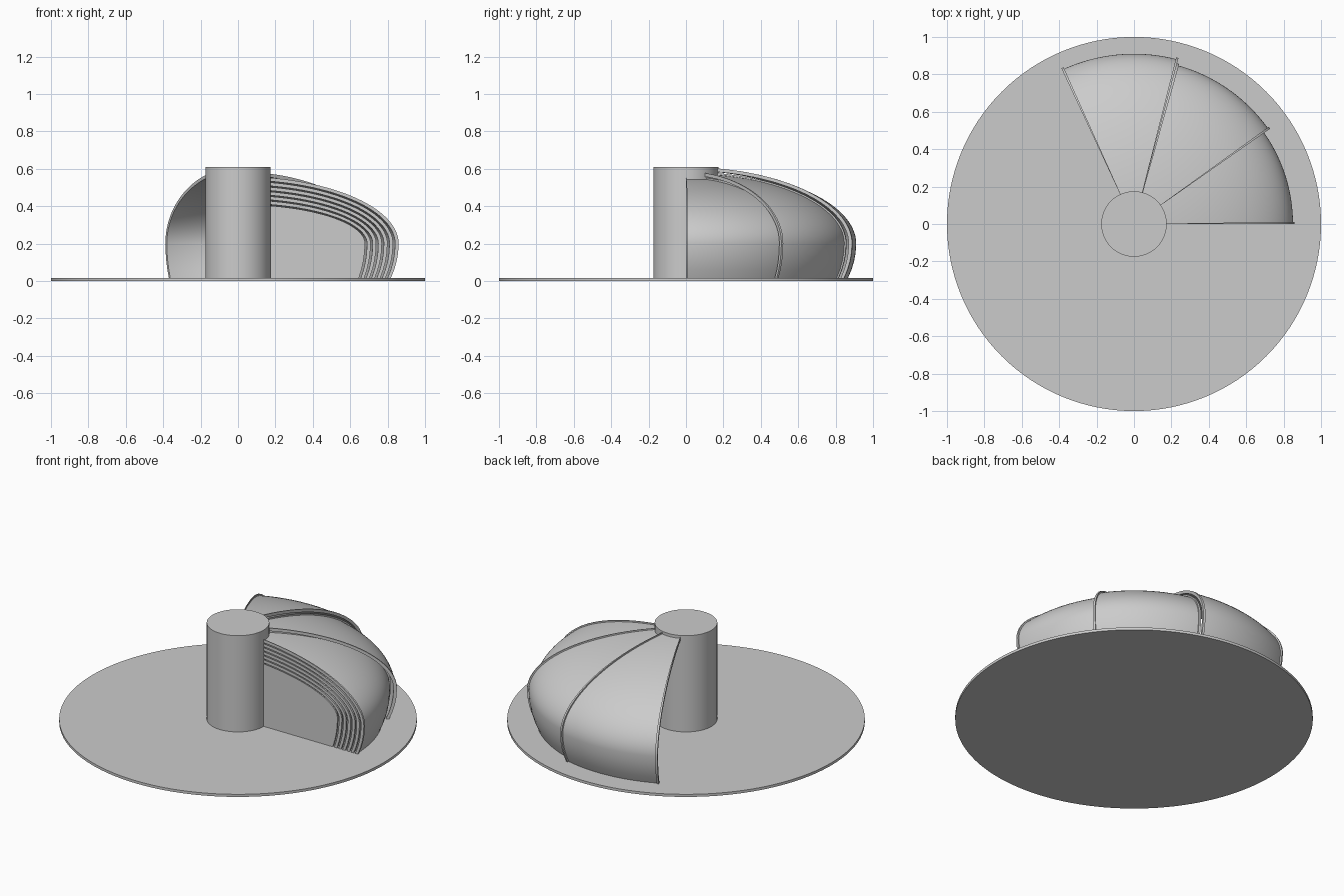
import bpy, bmesh
from math import sin, cos, radians, sqrt, asin, pi

if "Cube" in bpy.data.objects:
    bpy.data.objects.remove(bpy.data.objects["Cube"])

FLOOR = 0.016      # top of the base disc
HUB_R = 0.175
MID_Z = 0.2        # height where the dome is widest


def outline(a, b, steps=28):
    """Dome section: elliptical crown that tucks in a little below MID_Z."""
    pts = []
    for z in (FLOOR, 0.06, 0.105, 0.15):
        pts.append((a * sqrt(1 - ((MID_Z - z) / 0.6) ** 2), z))
    end = pi / 2 - asin((HUB_R - 0.01) / a)
    for i in range(steps + 1):
        t = end * i / steps
        pts.append((a * cos(t), MID_Z + b * sin(t)))
    return pts


def sweep(name, section, start, stop, steps):
    """Revolve a closed (r, z) section between two angles and cap both ends."""
    bm = bmesh.new()
    rings = []
    for i in range(steps + 1):
        t = radians(start + (stop - start) * i / steps)
        rings.append([bm.verts.new((r * cos(t), r * sin(t), z)) for r, z in section])
    n = len(section)
    for p, q in zip(rings, rings[1:]):
        for j in range(n):
            k = (j + 1) % n
            bm.faces.new((p[j], q[j], q[k], p[k]))
    bm.faces.new(rings[0])
    bm.faces.new(rings[-1][::-1])
    bmesh.ops.recalc_face_normals(bm, faces=bm.faces[:])
    mesh = bpy.data.meshes.new(name)
    bm.to_mesh(mesh)
    bm.free()
    obj = bpy.data.objects.new(name, mesh)
    bpy.context.collection.objects.link(obj)
    smooth(obj)
    return obj


def smooth(obj):
    bpy.ops.object.select_all(action='DESELECT')
    obj.select_set(True)
    bpy.context.view_layer.objects.active = obj
    bpy.ops.object.shade_smooth_by_angle(angle=radians(30))


def cylinder(name, radius, z0, z1, sides):
    bpy.ops.mesh.primitive_cylinder_add(vertices=sides, radius=radius, depth=z1 - z0,
                                        location=(0, 0, (z0 + z1) / 2))
    obj = bpy.context.object
    obj.name = name
    smooth(obj)


def band(a, b, inner, outer):
    return outline(a + outer, b + outer) + outline(a - inner, b - inner)[::-1]


# Base disc and central hub
cylinder("base_disc", 1.0, 0, FLOOR, 128)
cylinder("hub", HUB_R, FLOOR, 0.61, 96)

# Nine nested dome panels: three fanned out, the rest stacked at the start
SPAN, LIP = 40, 0.8
for k in range(9):
    a, b = 0.91 - 0.03 * k, 0.4 - 0.025 * k
    start = {0: 75, 1: 35}.get(k, 0)
    stop = start + SPAN
    sweep(f"panel_{k + 1}", band(a, b, 0.01, 0), start, stop, 24)
    # Raised lips along both edges
    for side, s in (("start", start), ("end", stop - LIP)):
        sweep(f"panel_{k + 1}_{side}_lip", band(a, b, 0.01, 0.009), s, s + LIP, 1)

# Solid wedge that closes the innermost panel
sweep("inner_wedge", outline(0.662, 0.192) + [(HUB_R - 0.01, FLOOR)], 0, SPAN, 24)
